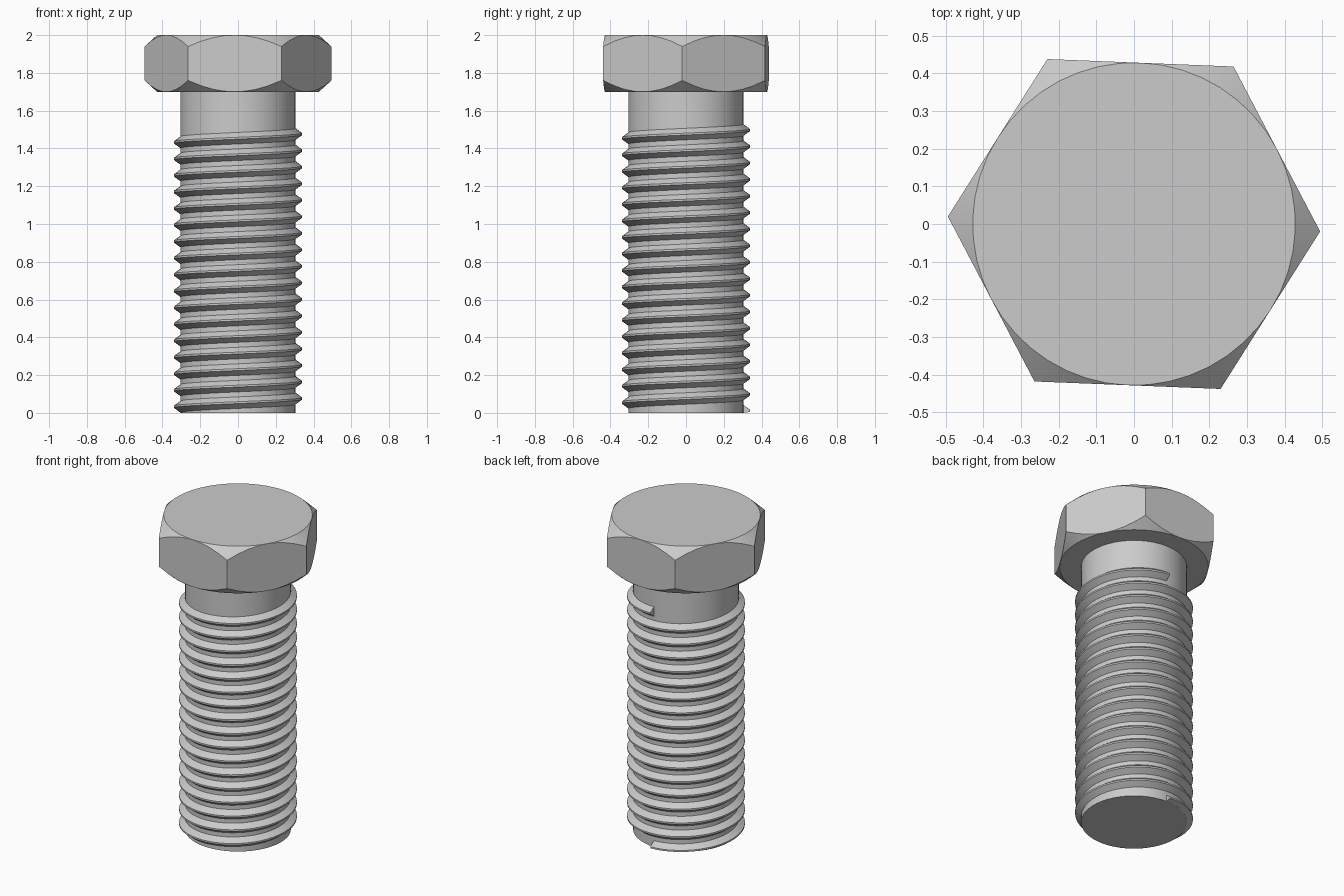
import bpy, bmesh, math

cube = bpy.data.objects.get("Cube")
if cube:
    bpy.data.objects.remove(cube, do_unlink=True)

TURN = math.radians(-2.3)      # slight twist of the whole bolt
SEGMENTS = 48
SHANK_R, THREAD_R = 0.305, 0.34
HEAD_R, HEAD_LOW, HEAD_TOP = 0.495, 1.7, 2.0

steel = bpy.data.materials.new("steel_grey")
steel.use_nodes = True
grey = (0.6, 0.6, 0.6, 1)
steel.diffuse_color = grey
bsdf = steel.node_tree.nodes["Principled BSDF"]
bsdf.inputs["Base Color"].default_value = grey


def finish(name, bm):
    """Turn a bmesh into a smooth object with sharp creases."""
    bmesh.ops.remove_doubles(bm, verts=bm.verts, dist=0.0002)
    bmesh.ops.recalc_face_normals(bm, faces=bm.faces)
    mesh = bpy.data.meshes.new(name)
    bm.to_mesh(mesh)
    bm.free()
    mesh.materials.append(steel)
    obj = bpy.data.objects.new(name, mesh)
    bpy.context.collection.objects.link(obj)
    bpy.ops.object.select_all(action="DESELECT")
    obj.select_set(True)
    bpy.context.view_layer.objects.active = obj
    bpy.ops.object.shade_smooth_by_angle(angle=math.radians(25))
    return obj


def polar(r, a, z):
    return (r * math.cos(a), r * math.sin(a), z)


def bridge(bm, rows, closed):
    """Join neighbouring rows of vertices with quads."""
    for a, b in zip(rows, rows[1:]):
        n = len(a)
        for i in range(n if closed else n - 1):
            j = (i + 1) % n
            bm.faces.new((a[i], a[j], b[j], b[i]))


def lathe(name, ring_points):
    """Stack rings given as functions of the angle and cap both ends."""
    bm = bmesh.new()
    angles = [TURN + math.tau * i / SEGMENTS for i in range(SEGMENTS)]
    rows = [[bm.verts.new(point(a)) for a in angles] for point in ring_points]
    bridge(bm, rows, True)
    bm.faces.new(rows[0])
    bm.faces.new(rows[-1])
    return finish(name, bm)


# Hexagonal head, its corners cut by a cone above and below
apothem = HEAD_R * math.cos(math.pi / 6)
slope = 0.06 / (HEAD_R - apothem)


def hex_radius(a):
    return apothem / math.cos((a - TURN) % (math.pi / 3) - math.pi / 6)


def drop(a):
    return (hex_radius(a) - apothem) * slope


lathe("hex_head", [
    lambda a: polar(apothem, a, HEAD_LOW),
    lambda a: polar(hex_radius(a), a, HEAD_LOW + drop(a)),
    lambda a: polar(hex_radius(a), a, HEAD_TOP - drop(a)),
    lambda a: polar(apothem, a, HEAD_TOP),
])

# Plain round shank running up into the head
lathe("shank", [
    lambda a: polar(SHANK_R, a, 0),
    lambda a: polar(SHANK_R, a, HEAD_LOW + 0.01),
])

# Helical thread: a blunt ridge winding up from the back, trimmed at the base
PITCH, TURNS, START_Z = 0.0875, 17, 0.01
ridge = [(SHANK_R - 0.002, -0.032), (THREAD_R, -0.005),
         (THREAD_R, 0.005), (SHANK_R - 0.002, 0.032)]
bm = bmesh.new()
sections = []
for i in range(TURNS * SEGMENTS + 1):
    turn = i / SEGMENTS
    angle = TURN + math.pi / 2 + math.tau * turn
    z = START_Z + PITCH * turn
    sections.append([bm.verts.new(polar(r, angle, max(0, z + dz))) for r, dz in ridge])
bridge(bm, sections, False)
bm.faces.new(sections[0])
bm.faces.new(sections[-1])
finish("thread", bm)
